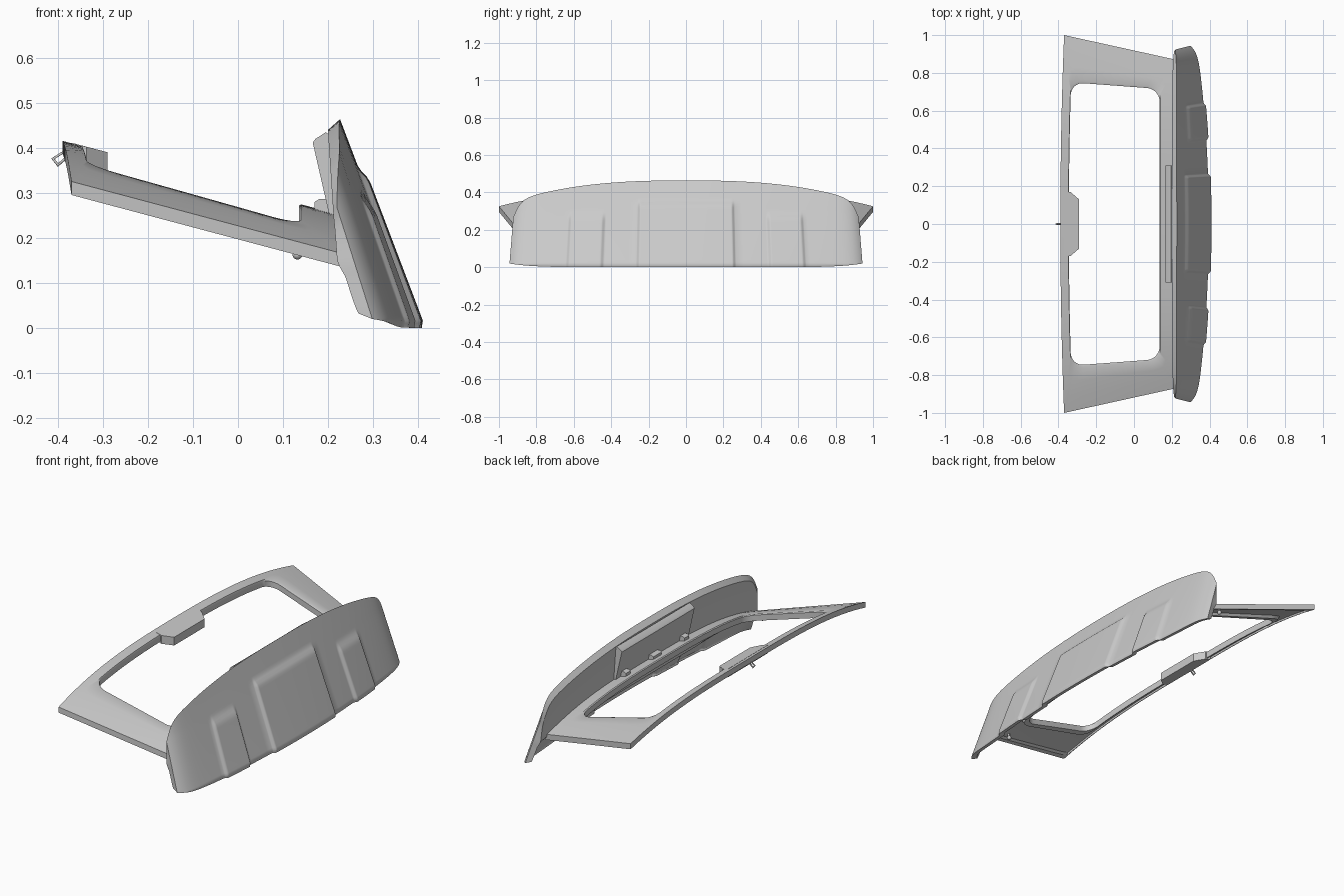
import bpy, bmesh, math
from mathutils import Vector

if "Cube" in bpy.data.objects:
    bpy.data.objects.remove(bpy.data.objects["Cube"])


def smooth(t, a, b):
    t = min(1, max(0, (t - a) / (b - a)))
    return t * t * (3 - 2 * t)


def make(name, verts, faces, angle=35):
    me = bpy.data.meshes.new(name)
    bm = bmesh.new()
    vs = [bm.verts.new(v) for v in verts]
    for f in faces:
        bm.faces.new([vs[i] for i in f])
    bmesh.ops.recalc_face_normals(bm, faces=bm.faces)
    bm.to_mesh(me)
    bm.free()
    ob = bpy.data.objects.new(name, me)
    bpy.context.collection.objects.link(ob)
    bpy.ops.object.select_all(action='DESELECT')
    ob.select_set(True)
    bpy.context.view_layer.objects.active = ob
    bpy.ops.object.shade_smooth_by_angle(angle=math.radians(angle))
    return ob


def prism(name, profile, y0, y1):
    """Extrude an (x, z) profile along y."""
    n = len(profile)
    verts = [(x, y, z) for y in (y0, y1) for x, z in profile]
    faces = [(i, (i + 1) % n, n + (i + 1) % n, n + i) for i in range(n)]
    return make(name, verts, faces + [range(n), range(n, 2 * n)])


def wire(name, pts, radius, cyclic=False):
    cu = bpy.data.curves.new(name, 'CURVE')
    cu.dimensions = '3D'
    cu.bevel_depth = radius
    cu.bevel_resolution = 2
    cu.use_fill_caps = True
    sp = cu.splines.new('POLY')
    sp.points.add(len(pts) - 1)
    for p, c in zip(sp.points, pts):
        p.co = (*c, 1)
    sp.use_cyclic_u = cyclic
    ob = bpy.data.objects.new(name, cu)
    bpy.context.collection.objects.link(ob)
    return ob


# Window frame: crowned sloping ring around a rounded opening
def edge_y(x):
    return 1 - 0.22 * (x + 0.37)


def skin_z(x, y):
    return 0.312 - 0.266 * x - 0.085 * abs(y / edge_y(x)) ** 3


def outer_pt(a, b):
    x0 = -0.39 + 0.02 * b * b
    x = x0 + (0.235 - x0) * (a + 1) / 2
    return Vector((x, edge_y(x) * b))


RA, RB = 0.28, 0.09


def inner_pt(a, b):
    ca, cb = (abs(a) - 1 + RA) / RA, (abs(b) - 1 + RB) / RB
    if ca > 0 and cb > 0:
        s = 1 / math.hypot(ca, cb)
        a = math.copysign(1 - RA + RA * ca * s, a)
        b = math.copysign(1 - RB + RB * cb * s, b)
    x0 = -0.345 + 0.012 * b * b
    t = (a + 1) / 2
    return Vector((x0 + (0.135 - x0) * t, b * (0.75 - 0.035 * t)))


def side_samples(r, n):
    corner = [1 - r * k / 6 for k in range(6)]
    mid = [(1 - r) * (1 - 2 * k / n) for k in range(n + 1)]
    return corner + mid + [-c for c in reversed(corner)][:-1]


sa, sb = side_samples(RA, 8), side_samples(RB, 30)
square = ([(1, b) for b in sb] + [(a, -1) for a in sa]
          + [(-1, -b) for b in sb] + [(-a, 1) for a in sa])
section = [(0, 0), (.33, 0), (.66, 0), (.95, 0), (1, -.005), (1, -.036), (.86, -.036),
           (.82, -.02), (.5, -.02), (.14, -.02), (.1, -.03), (0, -.03)]
verts, faces = [], []
m, n = len(section), len(square)
for a, b in square:
    o, i = outer_pt(a, b), inner_pt(a, b)
    for f, dz in section:
        p = o.lerp(i, f)
        verts.append((p.x, p.y, skin_z(p.x, p.y) + dz))
for i in range(n):
    for j in range(m):
        k, l = (i + 1) % n, (j + 1) % m
        faces.append((i * m + j, k * m + j, k * m + l, i * m + l))
make("window_frame", verts, faces)

# Tapered tab housing in the middle of the upper frame edge
plan = [(-0.37, -.17), (-.337, -.17), (-.29, -.13), (-.29, .13), (-.337, .17), (-0.37, .17)]
verts = [(x, y, skin_z(x, y) + dz) for dz in (0.0015, -0.043) for x, y in plan]
make("tab_housing", verts, [(i, (i + 1) % 6, 6 + (i + 1) % 6, 6 + i) for i in range(6)]
     + [range(6), range(6, 12)])

# Wire loop at the upper edge
wire("latch_loop", [(-.378, 0, .397), (-.411, 0, .376), (-.400, 0, .362), (-.374, 0, .385)],
     0.004, True)


# Lower panel: curved outer skin, flat inner trim, closed all round
def panel_outer(y, z):
    ay = abs(y)
    x = 0.403 - 0.38 * z - 0.06 * (1 - z) * (ay / 0.9) ** 2 - 0.035 * (ay / 0.925) ** 24
    x += 0.014 * (1 - smooth(ay, .245, .262)) * (1 - smooth(z, .325, .36))
    x += 0.012 * smooth(ay, .43, .45) * (1 - smooth(ay, .612, .63)) * (1 - smooth(z, .25, .3))
    return x - 0.008 * (1 - smooth(z, 0, .018))


half = sorted({round(.05 * k, 3) for k in range(17)}
              | {.24, .245, .25, .257, .262, .425, .43, .436, .444, .455, .607, .612, .618, .624, .63}
              | {.83, .85, .865, .88, .89, .9, .908, .915, .921, .925})
ys = [-y for y in reversed(half[1:])] + half
vs_ = [0, .01, .022, .035] + [.06 + .94 * k / 34 for k in range(35)]
nv, ny = len(vs_), len(ys)
outer, inner = [], []
for y in ys:
    ay = abs(y)
    zt = 0.464 - 0.1 * (ay / .9) ** 2.6 - 0.09 * (ay / .925) ** 30
    zb = 0.02 * (ay / .925) ** 8
    for v in vs_:
        z = zb + v * (zt - zb)
        wide = y * (1 + 0.022 * max(-.2, 1 - z / .25))
        xo = panel_outer(y, z)
        outer.append((max(xo, 0.214), wide, z))
        trim = 0.2 + 0.065 * (.46 - z)
        xi = (xo - .03) + (trim - xo + .03) * smooth(z, .11, .16)
        inner.append((min(xi, xo - .006) if z < .16 else trim, wide * .99,
                      z - .024 * v ** 6 + .012 * (1 - v) ** 12))
N = nv * ny
faces = []
for i in range(ny - 1):
    for j in range(nv - 1):
        q = (i * nv + j, (i + 1) * nv + j, (i + 1) * nv + j + 1, i * nv + j + 1)
        faces += [q, tuple(N + k for k in reversed(q))]
    for j in (0, nv - 1):
        p, q = i * nv + j, (i + 1) * nv + j
        faces.append((p, q, N + q, N + p))
for i in (0, ny - 1):
    for j in range(nv - 1):
        p = i * nv + j
        faces.append((p, p + 1, N + p + 1, N + p))
make("lower_panel", outer + inner, faces, 30)

# Wedge-shaped cover on the inside of the panel, with a raised inner plate
prism("inner_cover", [(.166, .412), (.172, .420), (.195, .435), (.215, .42), (.222, .24), (.203, .25)],
      -.31, .31)
for s, w in ((-1, .02), (0, .035), (1, .02)):
    prism("catch", [(.17, .258), (.17, .28), (.18, .286), (.215, .286), (.215, .25)],
          s * .25 - w, s * .25 + w)

# Ball studs under the frame
for s in (-1, 1):
    bpy.ops.mesh.primitive_uv_sphere_add(segments=16, ring_count=10, radius=0.011,
                                         location=(.132, s * .84, .163))
    bpy.context.object.name = "ball_stud"
    bpy.ops.object.shade_smooth()
    wire("stud_stem", [(.132, s * .84, .163), (.138, s * .84, .195)], 0.006)
